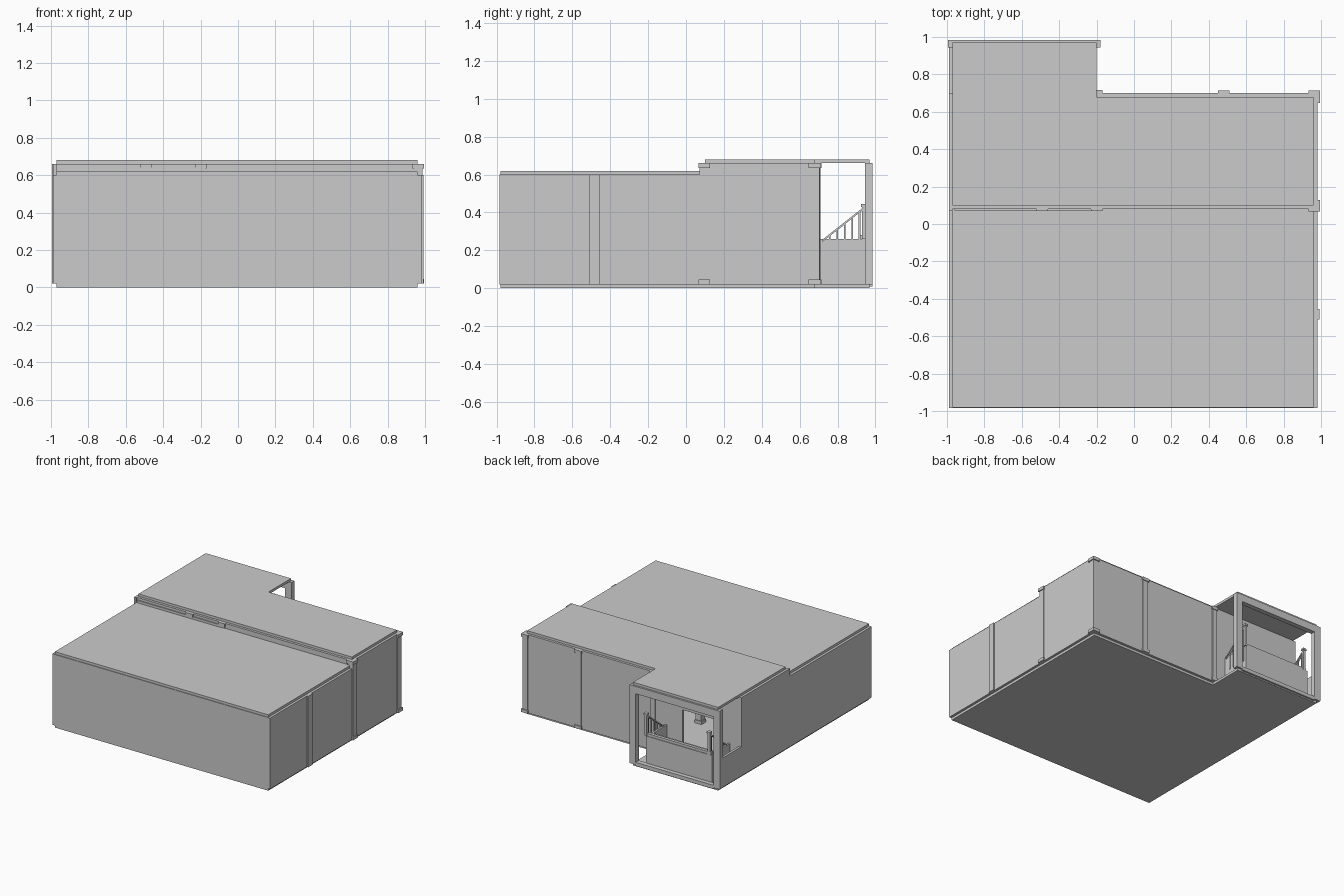
import bpy
import bmesh

if "Cube" in bpy.data.objects:
    bpy.data.objects.remove(bpy.data.objects["Cube"])


def make(name, bm):
    bmesh.ops.recalc_face_normals(bm, faces=bm.faces)
    me = bpy.data.meshes.new(name)
    bm.to_mesh(me)
    bm.free()
    ob = bpy.data.objects.new(name, me)
    bpy.context.collection.objects.link(ob)
    return ob


def prism(name, pts, axis, a, b):
    """Extrude a 2D outline along x (outline is y,z) or z (outline is x,y)."""
    bm = bmesh.new()
    verts = [bm.verts.new((a, *p) if axis == 'x' else (*p, a)) for p in pts]
    face = bm.faces.new(verts)
    ext = bmesh.ops.extrude_face_region(bm, geom=[face])
    d = b - a
    vec = (d, 0, 0) if axis == 'x' else (0, 0, d)
    bmesh.ops.translate(bm, vec=vec,
                        verts=[g for g in ext['geom'] if isinstance(g, bmesh.types.BMVert)])
    return make(name, bm)


def box(name, x0, x1, y0, y1, z0, z1):
    return prism(name, [(x0, y0), (x1, y0), (x1, y1), (x0, y1)], 'z', z0, z1)


# Floor slab follows the L-shaped plan
prism("floor", [(-.97, -.98), (.96, -.98), (.96, .68), (-.2, .68), (-.2, .97), (-.97, .97)],
      'z', 0, .02)

# Roofs: low front hall, taller rear hall with porch
box("front_roof", -.97, .96, -.98, .08, .60, .62)
prism("rear_roof", [(-.97, .10), (.96, .10), (.96, .68), (-.2, .68), (-.2, .97), (-.97, .97)],
      'z', .66, .68)

# Outer walls
box("front_wall", -.99, .98, -.985, -.96, .02, .60)
side = [(-.985, .02), (.70, .02), (.70, .66), (.07, .66), (.07, .60), (-.985, .60)]
prism("right_wall", side, 'x', .96, .98)
left = [(-.985, .02), (.98, .02), (.98, .26), (.70, .26), (.70, .66), (.07, .66),
        (.07, .60), (-.985, .60)]
prism("left_wall", left, 'x', -.99, -.97)

# Rear wall with a doorway onto the porch
door = (-.74, -.46, .42)
box("rear_wall_left", -.97, door[0], .68, .70, .02, .66)
box("rear_wall_right", door[1], .98, .68, .70, .02, .66)
box("rear_wall_header", door[0], door[1], .68, .70, door[2], .66)

# Step between the two roof levels
box("roof_step", -.98, .97, .08, .10, .58, .66)
box("roof_step_ledge", -.96, -.2, .072, .08, .60, .64)


def pilaster(name, x0, x1, y0, y1, z1, flare=0.0):
    """Shaft with a slightly wider base and capital."""
    box(name, x0, x1, y0, y1, .02, z1)
    if flare:
        for part, a, b in (("base", .02, .045), ("capital", z1 - .025, z1)):
            box(f"{name}_{part}", x0 - flare, x1 + flare, y0 - flare, y1 + flare, a, b)


# Pilasters on walls and between the halls
pilaster("right_pilaster", .96, .992, -.51, -.455, .60)
pilaster("right_step_pilaster", .94, .986, .075, .12, .66, .008)
pilaster("rear_right_corner", .94, .986, .655, .705, .66, .008)
pilaster("rear_pilaster", .455, .505, .66, .708, .66, .006)
pilaster("hall_column_outer", -.515, -.465, .075, .125, .66, .006)
pilaster("hall_column_inner", -.225, -.175, .075, .125, .66, .006)
pilaster("porch_inner_corner", -.215, -.175, .67, .71, .66, .006)

# Porch frame around the rear opening
box("porch_post_right", -.235, -.18, .945, .985, 0.02, .66)
box("porch_post_left", -.995, -.94, .945, .985, 0.02, .66)
box("porch_lintel", -.94, -.235, .945, .985, .60, .66)
box("porch_sill", -.94, -.235, .945, .985, .01, .04)

# Staircase rising through the doorway
steps, y_start, run, rise = 6, .60, .055, .04
outline = [(y_start, .02)]
for i in range(steps):
    z = .02 + rise * (i + 1)
    outline += [(y_start + i * run, z), (y_start + (i + 1) * run, z)]
outline.append((y_start + steps * run, .02))
prism("stairs_inner", outline, 'x', door[0], door[1])
prism("stairs_outer", [(.70, .02), (.70, .10)] + [p for p in outline[1:] if p[0] > .70][0:]
      + [], 'x', -.89, -.31)
box("stair_rear_panel", -.90, -.31, .93, .95, .02, .26)
box("stair_top_tread", -.89, -.31, .92, .945, .26, .28)
for label, x in (("right", -.31), ("left", -.88)):
    box(f"stair_side_{label}", x - .008, x + .008, .70, .945, .02, .26)

# Sloping rails with balusters and capped newels
def rail_z(y):
    return .26 + (y - .725) * .79


for label, x in (("right", -.30), ("left", -.87)):
    prism(f"handrail_{label}", [(.72, rail_z(.72)), (.94, rail_z(.94)),
                               (.94, rail_z(.94) - .012), (.72, rail_z(.72) - .012)],
          'x', x - .009, x + .009)
    for i in range(5):
        y = .76 + i * .039
        box(f"baluster_{label}_{i + 1}", x - .004, x + .004, y - .004, y + .004,
            .14, rail_z(y) - .005)
    box(f"newel_{label}", x - .01, x + .01, .93, .95, .26, .43)
    box(f"newel_cap_{label}", x - .015, x + .015, .925, .955, .43, .445)
